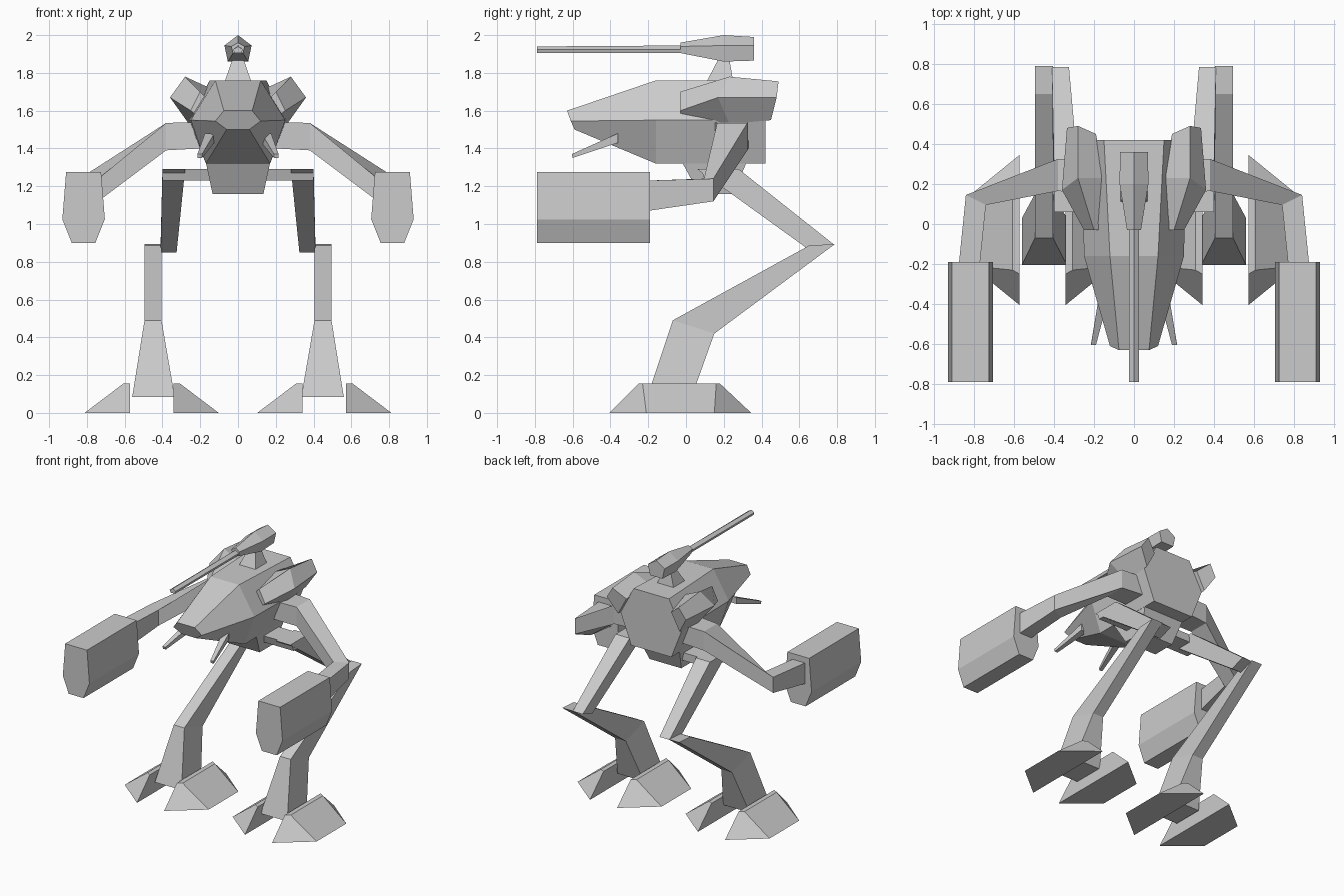
import bpy, bmesh

if "Cube" in bpy.data.objects:
    bpy.data.objects.remove(bpy.data.objects["Cube"])


def loft(name, sections, mirror=False):
    """Flat-faced skin over matching rings of points, capped at both ends."""
    bm = bmesh.new()
    rings = [[bm.verts.new(p) for p in s] for s in sections]
    n = len(rings[0])
    for a, b in zip(rings, rings[1:]):
        for i in range(n):
            j = (i + 1) % n
            bm.faces.new((a[i], a[j], b[j], b[i]))
    bm.faces.new(rings[0])
    bm.faces.new(rings[-1])
    bmesh.ops.recalc_face_normals(bm, faces=bm.faces)
    me = bpy.data.meshes.new(name)
    bm.to_mesh(me)
    bm.free()
    ob = bpy.data.objects.new(name, me)
    bpy.context.collection.objects.link(ob)
    if mirror:
        ob.modifiers.new("Mirror", 'MIRROR').use_mirror_merge = False
    return ob


def rect(x0, x1, y0, y1, z):
    """Horizontal rectangle."""
    return [(x0, y0, z), (x1, y0, z), (x1, y1, z), (x0, y1, z)]


def strip(x0, x1, a, b):
    """Quad spanning x0..x1 between side-view points a and b (y, z)."""
    return [(x0, *a), (x1, *a), (x1, *b), (x0, *b)]


def hexa(top, mid, low):
    """Symmetric hexagon from three (half width, y, z) levels."""
    right = [top, mid, low]
    return right + [(-x, y, z) for x, y, z in reversed(right)]


def penta(y, w, zb, zm, zt):
    """Pentagon across the centre line, point up."""
    return [(0, y, zt), (w, y, zm), (w * .75, y, zb), (-w * .75, y, zb), (-w, y, zm)]


# Hull and pelvis
loft("hull", [
    hexa((.075, -.63, 1.60), (.12, -.61, 1.545), (.06, -.59, 1.50)),
    hexa((.12, -.16, 1.76), (.25, -.16, 1.55), (.17, -.16, 1.32)),
    hexa((.15, .42, 1.76), (.26, .42, 1.55), (.17, .42, 1.32))])
loft("pelvis", [rect(-.17, .17, -.02, .32, 1.325), rect(-.135, .135, .07, .25, 1.16)])
loft("hip_bar", [rect(-.40, .40, .08, .26, 1.29), rect(-.40, .40, .10, .26, 1.23)])

# Top turret
loft("turret_mount", [rect(-.07, .07, .11, .25, 1.755), rect(-.03, .03, .17, .23, 1.87)])
loft("turret", [penta(-.03, .035, 1.905, 1.94, 1.96),
                penta(.20, .072, 1.86, 1.945, 2.0),
                penta(.36, .07, 1.865, 1.945, 1.99)])
loft("turret_barrel", [penta(-.79, .025, 1.905, 1.925, 1.94),
                       penta(-.02, .025, 1.905, 1.925, 1.945)])

# Shoulder pods: tilted four-sided blocks
loft("shoulder_pod", [
    [(x, -.03, z) for x, z in ((.20, 1.70), (.25, 1.60), (.21, 1.57), (.16, 1.66))],
    [(.28, .23, 1.78), (.36, .17, 1.67), (.26, .23, 1.53), (.15, .23, 1.72)],
    [(.28, .49, 1.755), (.335, .48, 1.67), (.26, .45, 1.55), (.19, .45, 1.68)]], True)

# Small chin guns
loft("chin_gun", [strip(.125, .175, (-.36, 1.48), (-.36, 1.43)),
                  strip(.19, .215, (-.605, 1.37), (-.60, 1.35))], True)


# Arms and arm guns
def arm_ring(front, back, z0, z1):
    return [(*front, z0), (*back, z0), (*back, z1), (*front, z1)]


loft("arm", [arm_ring((.20, .15), (.20, .33), 1.40, 1.54),
             arm_ring((.38, .165), (.38, .325), 1.39, 1.535),
             arm_ring((.74, .095), (.84, .145), 1.12, 1.24),
             arm_ring((.77, -.20), (.875, -.20), 1.07, 1.23)], True)
gun = [(.725, 1.275), (.91, 1.275), (.93, 1.025), (.88, .90), (.755, .90), (.705, 1.025)]
loft("arm_gun", [[(x, y, z) for x, z in gun] for y in (-.79, -.19)], True)

# Legs
loft("thigh", [strip(.28, .40, (.06, 1.29), (.28, 1.29)),
               strip(.325, .41, (.67, .85), (.785, .89))], True)
loft("shin", [strip(.405, .495, (.65, .885), (.79, .895)),
              strip(.405, .495, (-.07, .49), (.15, .42)),
              strip(.335, .56, (-.205, .085), (.03, .085))], True)

# Split feet: wedge halves either side of the ankle
for name, s in (("outer_foot", 1), ("inner_foot", -1)):
    base = [(.115, -.405), (.355, -.21), (.355, .15), (.115, .345)]
    top = [(.115, -.25), (.15, -.23), (.15, .16), (.115, .18)]
    loft(name, [[(.457 + s * x, y, 0) for x, y in base],
                [(.457 + s * x, y, .155) for x, y in top]], True)
